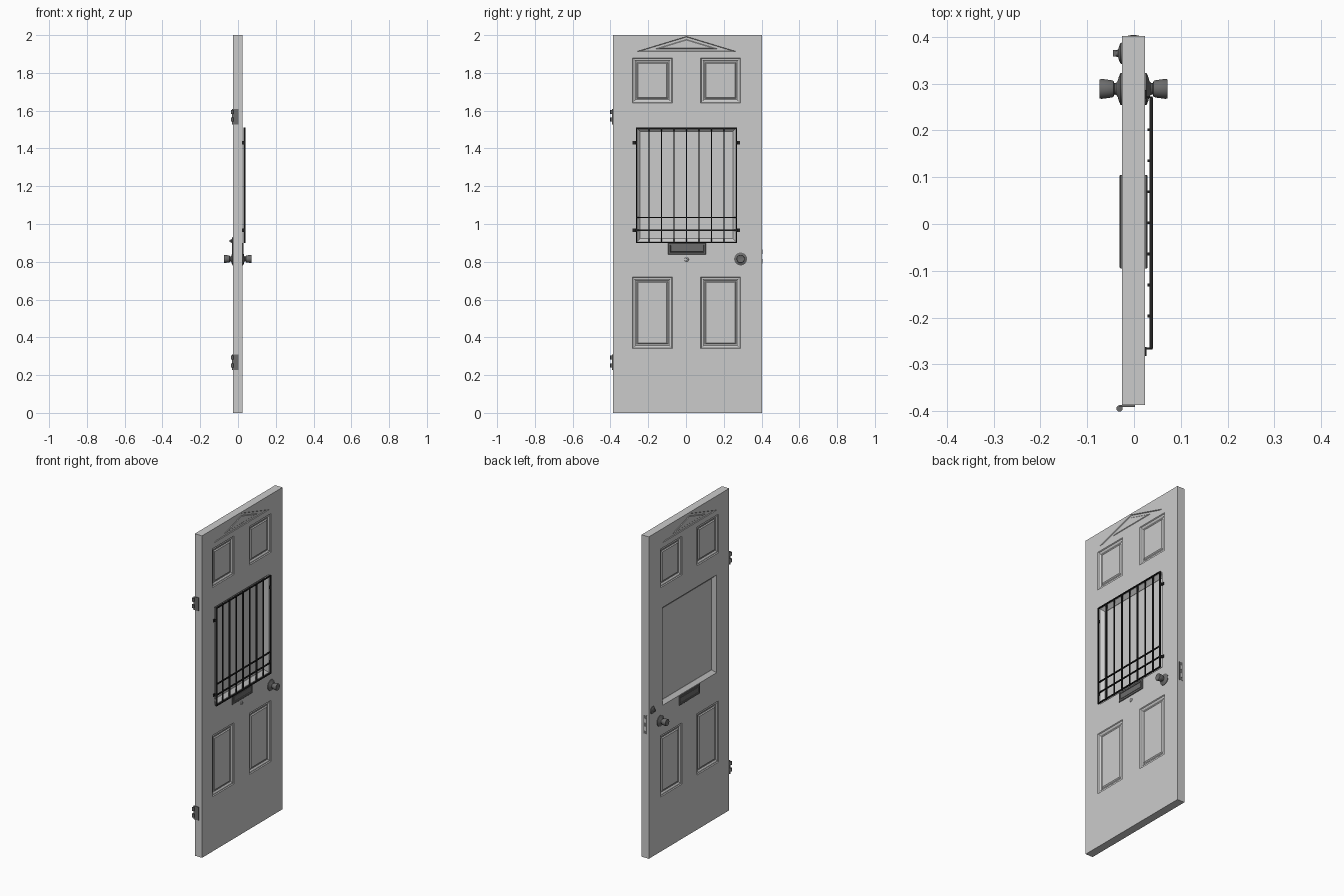
import bpy, bmesh, math
from mathutils import Vector

if "Cube" in bpy.data.objects:
    bpy.data.objects.remove(bpy.data.objects["Cube"])

XB, XF = -0.026, 0.024          # back and front door faces
Y0, Y1, H = -0.387, 0.402, 2.0


def mat(name, v):
    m = bpy.data.materials.new(name)
    m.diffuse_color = (v, v, v, 1)
    m.use_nodes = True
    m.node_tree.nodes["Principled BSDF"].inputs["Base Color"].default_value = m.diffuse_color
    return m


METAL, BLACK = mat("dark_metal", 0.15), mat("black_iron", 0.015)


def finish(name, bm, material=None, smooth=False):
    bmesh.ops.recalc_face_normals(bm, faces=bm.faces[:])
    me = bpy.data.meshes.new(name)
    bm.to_mesh(me)
    bm.free()
    ob = bpy.data.objects.new(name, me)
    bpy.context.collection.objects.link(ob)
    if material:
        me.materials.append(material)
    if smooth:
        bpy.ops.object.select_all(action='DESELECT')
        ob.select_set(True)
        bpy.context.view_layer.objects.active = ob
        bpy.ops.object.shade_smooth_by_angle(angle=math.radians(35))
    return ob


def add_box(bm, x, y, z):
    r = bmesh.ops.create_cube(bm, size=1)
    for v in r["verts"]:
        v.co = Vector([(a + b) / 2 + c * (b - a) for (a, b), c in zip((x, y, z), v.co)])


def boxes(name, items, material=None):
    bm = bmesh.new()
    for it in items:
        add_box(bm, *it)
    return finish(name, bm, material)


def rect(y0, y1, z0, z1):
    return [(y0, z0), (y1, z0), (y1, z1), (y0, z1)]


def inset(poly, d):
    """Offset a counter-clockwise convex outline inward."""
    out, n = [], len(poly)
    for i in range(n):
        p, a, b = Vector(poly[i]), Vector(poly[i - 1]), Vector(poly[(i + 1) % n])
        e1, e2 = (p - a).normalized(), (b - p).normalized()
        n1, n2 = Vector((-e1.y, e1.x)), Vector((-e2.y, e2.x))
        out.append(tuple(p + (n1 + n2) * d / (1 + n1.dot(n2))))
    return out


def loop(bm, poly, x):
    return [bm.verts.new((x, y, z)) for y, z in poly]


def bridge(bm, a, b):
    for i in range(len(a)):
        j = (i + 1) % len(a)
        bm.faces.new((a[i], a[j], b[j], b[i]))


# Door leaf: pierced faces, recessed panels, pediment and window opening
panels = [rect(y0, y0 + 0.212, z0, z1)
          for y0 in (-0.284, 0.077) for z0, z1 in ((1.64, 1.88), (0.34, 0.72))]
pediment = [(-0.265, 1.912), (0.27, 1.912), (0.0025, 1.993)]
window = rect(-0.263, 0.268, 0.902, 1.51)
PANEL_PROFILE = [(0, 0), (0.004, 0.005), (0.012, 0.006), (0.018, 0.011), (0.024, 0.011), (0.03, 0.006)]
TRI_PROFILE = [(0, 0), (0.003, 0.004), (0.0155, 0.004), (0.0186, 0.001)]

bm = bmesh.new()
outer, rims = [], []
for x, inward in ((XB, 1), (XF, -1)):
    rim = loop(bm, rect(Y0, Y1, 0, H), x)
    loops = [rim]
    for poly, prof in [(p, PANEL_PROFILE) for p in panels] + [(pediment, TRI_PROFILE)]:
        prev = None
        for d, depth in prof:
            cur = loop(bm, inset(poly, d), x + inward * depth)
            if prev:
                bridge(bm, prev, cur)
            else:
                loops.append(cur)
            prev = cur
        bm.faces.new(prev)
    hole = loop(bm, window, x)
    loops.append(hole)
    stop = loop(bm, inset(window, 0.02), x + inward * 0.02)
    bridge(bm, hole, stop)
    edges = []
    for lp in loops:
        for i in range(len(lp)):
            a, b = lp[i - 1], lp[i]
            edges.append(bm.edges.get((a, b)) or bm.edges.new((a, b)))
    bmesh.ops.triangle_fill(bm, edges=edges, use_beauty=True, normal=(-inward, 0, 0))
    outer.append(rim)
    rims.append(stop)
bridge(bm, *outer)
bridge(bm, *rims)
finish("door_leaf", bm)

# Window pane
boxes("window_pane", [((-0.004, 0.002), (-0.246, 0.251), (0.919, 1.493))])

# Window grille: border, rails, bars and wall clips
T = 0.003
gy0, gy1, gz0, gz1 = -0.263, 0.268, 0.902, 1.507
bars = []
for z in (gz0, 0.967, 1.034, gz1):
    bars.append(((0.033, 0.041), (gy0 - T, gy1 + T), (z - T, z + T)))
for i in range(9):
    y = gy0 + (gy1 - gy0) * i / 8
    xs = (0.033, 0.041) if i in (0, 8) else (0.029, 0.037)
    bars.append((xs, (y - T, y + T), (gz0 - T, gz1 + T)))
boxes("window_grille", bars, BLACK)
clips = []
for z in (1.43, 0.967):
    for y, s in ((gy0, -1), (gy1, 1)):
        ends = sorted((y + s * 0.001, y + s * 0.005))
        clips.append(((XF, 0.04), ends, (z - 0.009, z + 0.009)))
        clips.append(((XF, XF + 0.003), sorted((y, y + s * 0.019)), (z - 0.009, z + 0.009)))
boxes("grille_clips", clips, BLACK)


def lathe(name, prof, x, y, z, side, material=METAL, n=32):
    """Turn an (offset, radius) profile about an axis along x."""
    bm = bmesh.new()
    prev = None
    for off, r in prof:
        cur = loop(bm, [(y + r * math.cos(t), z + r * math.sin(t))
                        for t in (2 * math.pi * k / n for k in range(n))], x + side * off)
        if prev:
            bridge(bm, prev, cur)
        else:
            bm.faces.new(cur)
        prev = cur
    bm.faces.new(prev)
    return finish(name, bm, material, True)


# Knobs and letter plates on both faces
KNOB = [(0, 0.034), (0.003, 0.034), (0.006, 0.027), (0.009, 0.017), (0.012, 0.013), (0.016, 0.012),
        (0.018, 0.017), (0.022, 0.0185), (0.044, 0.0215), (0.0475, 0.02), (0.048, 0.016), (0.047, 0.014)]
for x, s, tag in ((XF, 1, "front"), (XB, -1, "back")):
    lathe(tag + "_knob", KNOB, x, 0.289, 0.815, s)
    bm = bmesh.new()
    plate = rect(-0.095, 0.105, 0.839, 0.9)
    prev = None
    for d, off in ((0, 0), (0, 0.003), (0.002, 0.005), (0.011, 0.005), (0.012, 0.002),
                   (0.014, 0.002), (0.015, 0.004)):
        cur = loop(bm, inset(plate, d), x + s * off)
        if prev:
            bridge(bm, prev, cur)
        else:
            bm.faces.new(cur)
        prev = cur
    bm.faces.new(prev)
    finish(tag + "_letter_plate", bm, METAL)

# Small button under the letter plate
lathe("front_button", [(0, 0.012), (0.002, 0.011), (0.003, 0.007), (0.002, 0.006)],
      XF, 0.003, 0.812, 1, None, 24)

# Thumb turn on the back
lathe("thumb_turn_rose", [(0, 0.023), (0.003, 0.022), (0.006, 0.015), (0.008, 0.008), (0.013, 0.007)],
      XB, 0.365, 0.91, -1)
boxes("thumb_turn", [((-0.045, -0.035), (0.358, 0.372), (0.905, 0.915))], METAL)

# Latch plate with bolts on the opening edge
boxes("latch_plate", [((-0.013, 0.011), (Y1 - 0.002, Y1 + 0.001), (0.77, 0.885))], METAL)
boxes("latch_bolts", [((-0.007, 0.005), (Y1, Y1 + 0.002), (z, z + 0.025)) for z in (0.79, 0.84)])

# Hinges: leaf plate and two knuckles each
for zc, tag in ((1.57, "upper"), (0.27, "lower")):
    bm = bmesh.new()
    add_box(bm, (-0.031, 0.002), (Y0 - 0.004, Y0), (zc - 0.043, zc + 0.04))
    for dz in (0.022, -0.018):
        r = bmesh.ops.create_cone(bm, cap_ends=True, segments=20, radius1=0.0068,
                                  radius2=0.0068, depth=0.021)
        bmesh.ops.translate(bm, verts=r["verts"], vec=(-0.031, -0.3945, zc + dz))
    finish(tag + "_hinge", bm, METAL, True)
